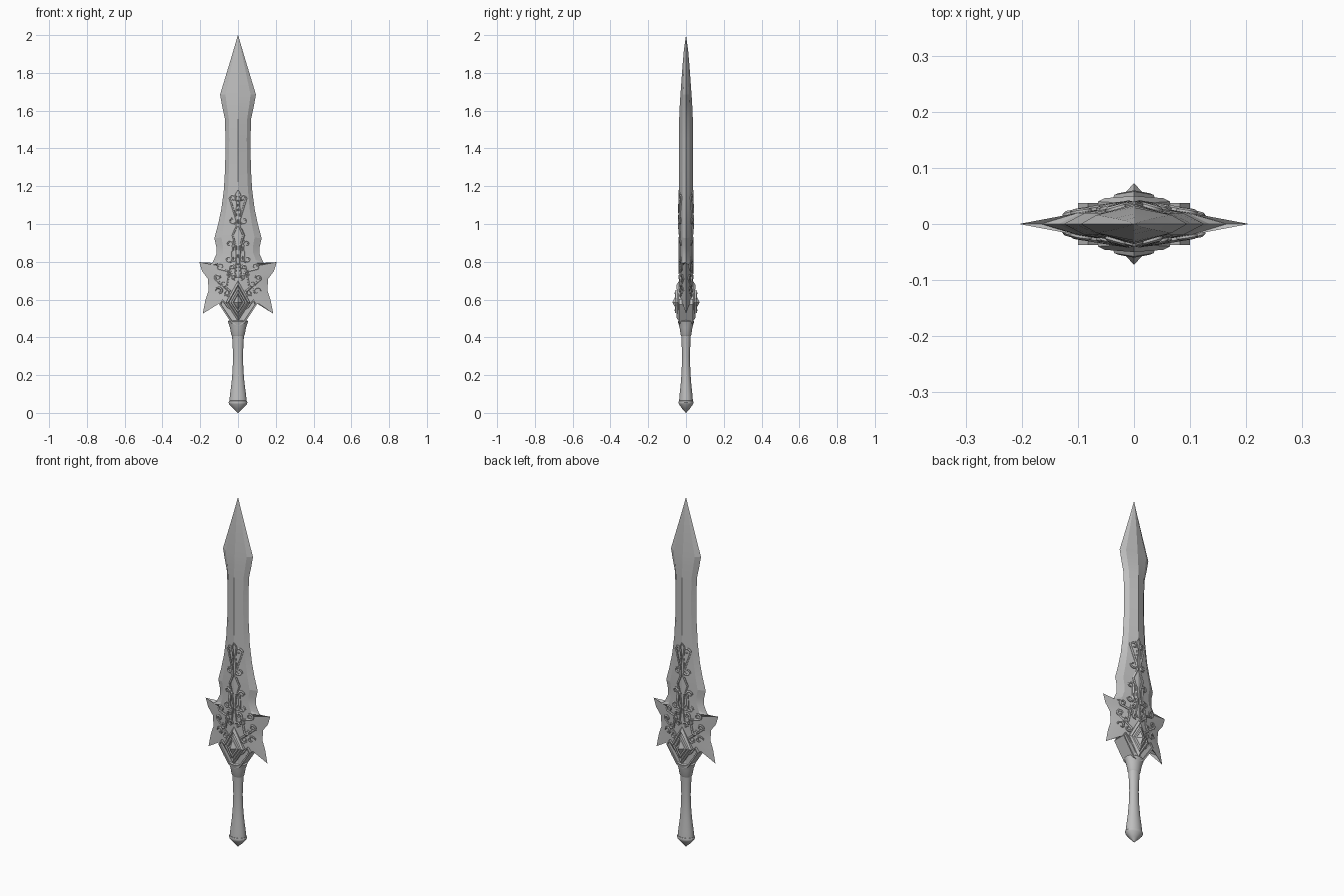
import bpy, bmesh, math
from mathutils import Vector
from mathutils.bvhtree import BVHTree

cube = bpy.data.objects.get("Cube")
if cube:
    bpy.data.objects.remove(cube)

steel = bpy.data.materials.new("grey steel")
steel.use_nodes = True
steel.diffuse_color = (0.52, 0.52, 0.52, 1)
steel.node_tree.nodes["Principled BSDF"].inputs["Base Color"].default_value = steel.diffuse_color


def add(name, bm, angle=25):
    """Turn a bmesh into a named, shaded object."""
    bmesh.ops.remove_doubles(bm, verts=bm.verts, dist=1e-5)
    bmesh.ops.recalc_face_normals(bm, faces=bm.faces)
    mesh = bpy.data.meshes.new(name)
    bm.to_mesh(mesh)
    bm.free()
    ob = bpy.data.objects.new(name, mesh)
    bpy.context.collection.objects.link(ob)
    mesh.materials.append(steel)
    bpy.ops.object.select_all(action='DESELECT')
    ob.select_set(True)
    bpy.context.view_layer.objects.active = ob
    bpy.ops.object.shade_smooth_by_angle(angle=math.radians(angle))
    return ob


def loft(rings):
    """Skin closed rings of points and cap the ends."""
    bm = bmesh.new()
    rows = [[bm.verts.new(p) for p in ring] for ring in rings]
    n = len(rows[0])
    for a, b in zip(rows, rows[1:]):
        for i in range(n):
            j = (i + 1) % n
            bm.faces.new((a[i], a[j], b[j], b[i]))
    bm.faces.new(rows[0])
    bm.faces.new(rows[-1])
    bmesh.ops.remove_doubles(bm, verts=bm.verts, dist=1e-5)
    bmesh.ops.dissolve_degenerate(bm, dist=1e-6, edges=bm.edges)
    return bm


# Blade: edge x, edge z, ridge z for each cross-section
sections = [
    (0.001, 2, 2), (.024, 1.92, 1.92), (.048, 1.84, 1.84), (.095, 1.685, 1.685),
    (.085, 1.63, 1.63), (.07, 1.56, 1.56), (.066, 1.45, 1.45), (.068, 1.3, 1.3),
    (.075, 1.18, 1.18), (.088, 1.08, 1.08), (.105, 1, 1), (.125, .925, .93),
    (.115, .88, .89), (.115, .84, .85), (.135, .795, .815), (.165, .775, .8),
    (.205, .798, .77), (.19, .75, .745), (.16, .71, .71), (.155, .65, .66),
    (.172, .6, .63), (.187, .525, .61), (.16, .565, .585), (.11, .59, .555)]


def blade_ring(ex, ez, cz):
    ridge = .036 * min(1, (2 - cz) / .42) ** .7
    mx, my, mz = min(ex * .7, .1), ridge * .55, cz + (ez - cz) * .3
    half = [(mx, -my, mz), (0, -ridge, cz), (-mx, -my, mz)]
    back = [(-x, -y, z) for x, y, z in half]
    return [(ex, 0, ez)] + half + [(-ex, 0, ez)] + back


blade_bm = loft([blade_ring(*s) for s in sections])
surface = BVHTree.FromBMesh(blade_bm)
add("blade", blade_bm, 12)


# Raised scrollwork laid on the blade surface
def hook(cx, cz, r, start, spin):
    pts = []
    for i in range(15):
        t = i / 14
        a, rad = start + spin * t * 5.2, r * (1 - .62 * t)
        pts.append((cx + rad * math.cos(a), cz + rad * math.sin(a)))
    return pts


def scroll(a, b, ra, rb, hand, s_shape):
    """Two curls joined by a stem, bent like an S or a C."""
    base = math.atan2(a[1] - b[1], a[0] - b[0]) - hand * math.pi / 2
    first = hook(*a, ra, base, hand)
    second = hook(*b, rb, base + (math.pi if s_shape else 0), hand if s_shape else -hand)
    return first[::-1] + second


strokes = [
    scroll((.026, 1.135), (.03, 1.02), .019, .021, 1, True),
    scroll((.045, .895), (.05, .815), .018, .019, -1, False),
    scroll((.018, .885), (.02, .815), .012, .014, 1, False),
    scroll((.09, .775), (.05, .735), .019, .015, 1, True),
    scroll((.105, .715), (.06, .635), .017, .019, 1, True),
    scroll((.03, .77), (.075, .685), .013, .017, 1, True),
    hook(.1, .645, .021, 0, 1),
    hook(.022, .715, .016, math.pi, -1),
    [(0, 1.18), (.012, 1.16), (.006, 1.1), (.012, 1.05), (.008, .99),
     (.03, .94), (.012, .88), (.006, .8), (.02, .7)],
]


def lay_scrolls(name, side):
    curve = bpy.data.curves.new(name, 'CURVE')
    curve.dimensions = '3D'
    curve.bevel_depth = .0062
    curve.bevel_resolution = 1
    curve.use_fill_caps = True
    for pts in strokes:
        for mirror in (1, -1):
            spline = curve.splines.new('POLY')
            spline.points.add(len(pts) - 1)
            for i, (x, z) in enumerate(pts):
                hit = surface.ray_cast(Vector((x * mirror, side, z)), Vector((0, -side, 0)))[0]
                y = hit.y if hit else side * .02
                spline.points[i].co = (x * mirror, y + side * .001, z, 1)
                # stems are full, tips taper
                spline.points[i].radius = .55 + .6 * math.sin(math.pi * i / (len(pts) - 1))
    temp = bpy.data.objects.new(name + " path", curve)
    bpy.context.collection.objects.link(temp)
    bpy.context.view_layer.update()
    mesh = bpy.data.meshes.new_from_object(temp.evaluated_get(bpy.context.evaluated_depsgraph_get()))
    bpy.data.objects.remove(temp)
    bm = bmesh.new()
    bm.from_mesh(mesh)
    bpy.data.meshes.remove(mesh)
    add(name, bm, 50)


lay_scrolls("front_scrollwork", -1)
lay_scrolls("back_scrollwork", 1)

# Guard arms: V-shaped plate with recessed faces
arm = [(.1, .575), (.082, .602), (.05, .565), (0, .53)]
under = [(0, .46), (.035, .475), (.065, .52)]
for name, m in (("left_guard_arm", 1), ("right_guard_arm", -1)):
    bm = loft([[(x * m, y, z) for x, z in arm + under] for y in (-.037, .037)])
    bm.normal_update()
    caps = [f for f in bm.faces if len(f.verts) > 4]
    bmesh.ops.recalc_face_normals(bm, faces=bm.faces)
    bmesh.ops.inset_region(bm, faces=caps, thickness=.008)
    bmesh.ops.inset_region(bm, faces=caps, thickness=.002, depth=-.006)
    add(name, bm)


# Guard diamond: stepped, creased along the middle, with a pointed gem
def diamond(scale, side_y, crease_y, sign):
    w, up, low, mid = .064 * scale, .115 * scale, .1 * scale, .585
    return [(w, sign * side_y, mid), (0, sign * crease_y, mid + up),
            (-w, sign * side_y, mid), (0, sign * crease_y, mid - low)]


steps = [(1, 0, 0), (1, .04, .036), (.82, .046, .05), (.74, .038, .042),
         (.6, .042, .047), (.55, .052, .058), (.42, .055, .06), (.36, .048, .052), (.01, .072, .072)]
for name, sign in (("front_guard_diamond", -1), ("back_guard_diamond", 1)):
    add(name, loft([diamond(*s, sign) for s in steps]), 20)


# Grip, collar and pommel: oval turned profiles
def turned(name, profile, sides=24, depth=.8):
    turn = [i * math.tau / sides for i in range(sides)]
    add(name, loft([[(r * math.cos(a), depth * r * math.sin(a), z) for a in turn]
                    for r, z in profile]), 35)


turned("collar", [(.03, .405), (.036, .415), (.042, .45), (.054, .485), (.046, .49), (.04, .53)])
turned("grip", [(.046, .06), (.042, .1), (.034, .16), (.029, .22), (.026, .3), (.029, .37), (.033, .43)])
turned("pommel", [(.001, 0), (.025, .022), (.047, .046), (.05, .055), (.047, .064), (.04, .066)])
